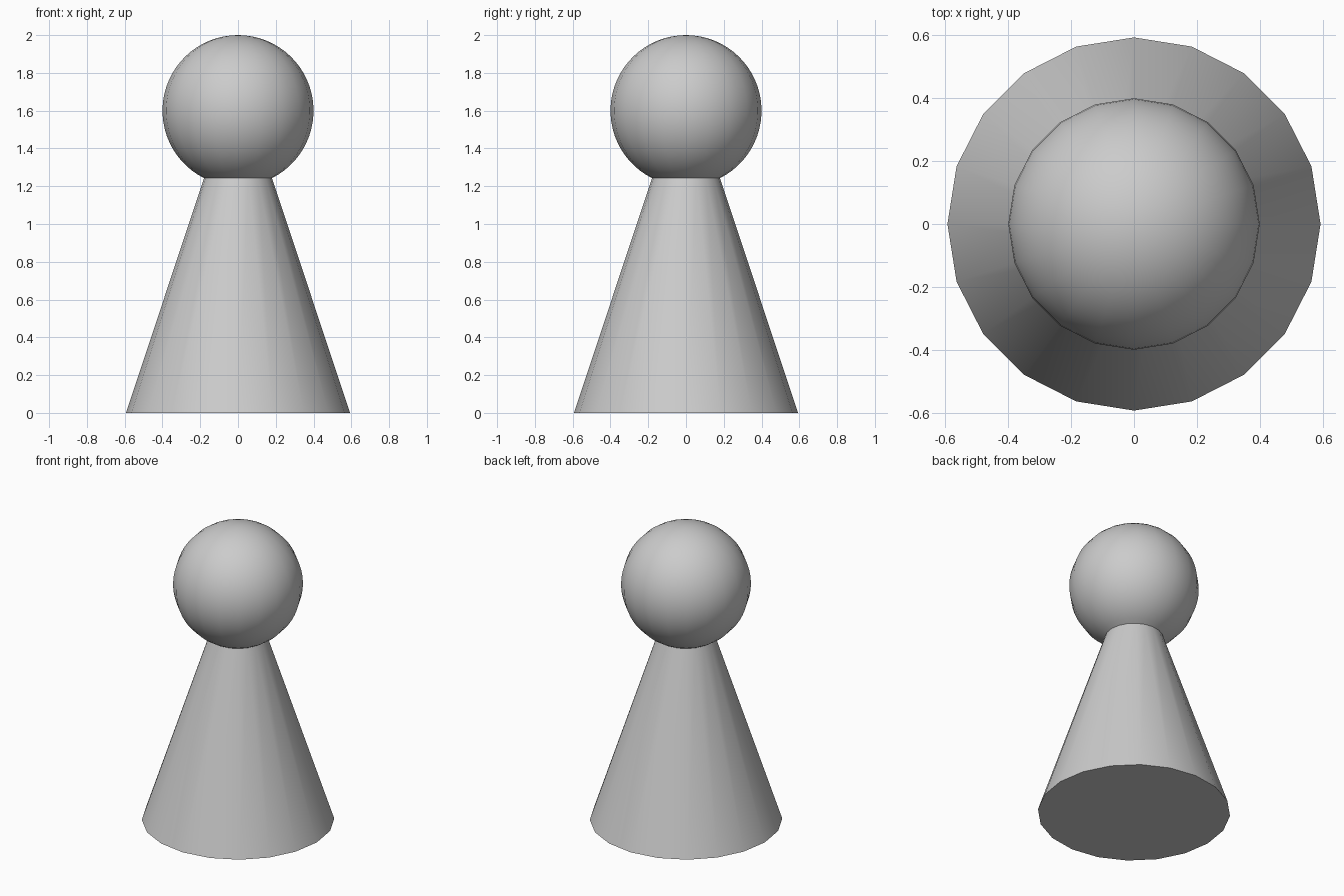
import bpy, bmesh, math

if "Cube" in bpy.data.objects:
    bpy.data.objects.remove(bpy.data.objects["Cube"])

SIDES = 20
HEAD_R, HEAD_Z = 0.4, 1.6
BASE_R, NECK_R = 0.593, 0.18
ARC_STEPS = 28

# Profile: base, neck, then the arc of the ball head
start = -math.acos(NECK_R / HEAD_R)
profile = [(0, 0), (BASE_R, 0)]
for i in range(ARC_STEPS):
    a = start + (math.pi / 2 - start) * i / ARC_STEPS
    profile.append((HEAD_R * math.cos(a), HEAD_Z + HEAD_R * math.sin(a)))
profile.append((0, HEAD_Z + HEAD_R))

# Turn the profile around the vertical axis
bm = bmesh.new()
verts = [bm.verts.new((r, 0, z)) for r, z in profile]
edges = [bm.edges.new(pair) for pair in zip(verts, verts[1:])]
bmesh.ops.spin(bm, geom=verts + edges, cent=(0, 0, 0), axis=(0, 0, 1),
               angle=2 * math.pi, steps=SIDES, use_duplicate=False)
bmesh.ops.remove_doubles(bm, verts=bm.verts[:], dist=1e-4)
bmesh.ops.recalc_face_normals(bm, faces=bm.faces[:])
mesh = bpy.data.meshes.new("pawn_body")
bm.to_mesh(mesh)
bm.free()

pawn = bpy.data.objects.new("pawn_body", mesh)
bpy.context.collection.objects.link(pawn)
bpy.context.view_layer.objects.active = pawn
pawn.select_set(True)
bpy.ops.object.shade_smooth_by_angle(angle=math.radians(30))
